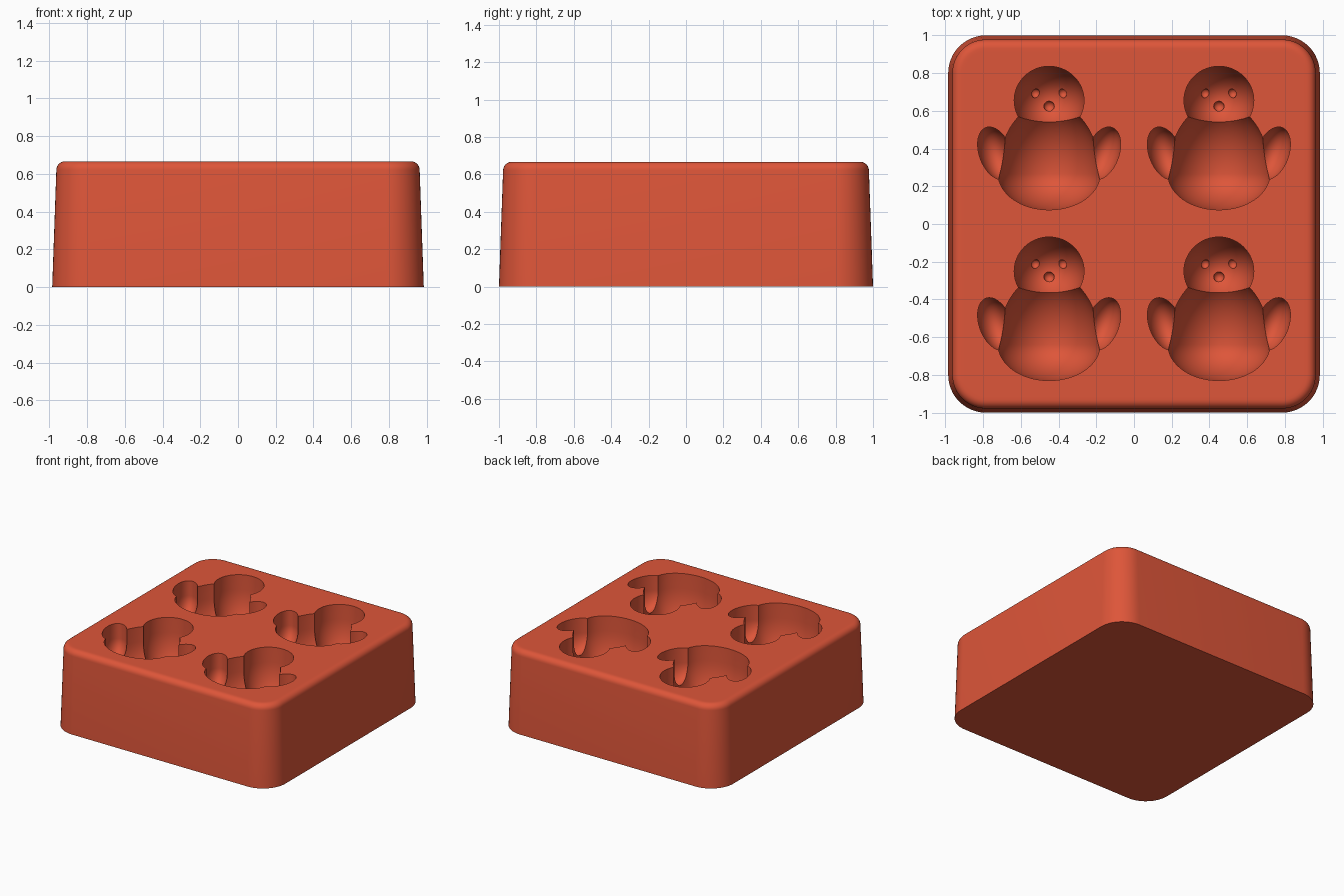
import bpy, bmesh, math
from mathutils import Matrix, Vector

default = bpy.data.objects.get("Cube")
if default:
    bpy.data.objects.remove(default, do_unlink=True)

TOP = 0.667      # height of the block
SINK = 0.12      # straight wall above each rounded hollow
CENTRES = [(x, y) for x in (-0.45, 0.45) for y in (0, -0.905)]

# Single silicone colour
red = bpy.data.materials.new("terracotta_red")
red.use_nodes = True
color = (0.73, 0.092, 0.041, 1)
red.diffuse_color = color
red.node_tree.nodes["Principled BSDF"].inputs["Base Color"].default_value = color


def make_object(name, bm):
    bmesh.ops.recalc_face_normals(bm, faces=bm.faces)
    mesh = bpy.data.meshes.new(name)
    bm.to_mesh(mesh)
    bm.free()
    mesh.materials.append(red)
    ob = bpy.data.objects.new(name, mesh)
    bpy.context.collection.objects.link(ob)
    return ob


def rounded_ring(bm, inset, z, steps=12):
    """Rounded rectangle loop, drawn in from the base outline."""
    hx, hy, r = 0.985 - inset, 1.0 - inset, 0.2 - inset
    ring = []
    for q, (sx, sy) in enumerate([(1, 1), (-1, 1), (-1, -1), (1, -1)]):
        for i in range(steps + 1):
            a = math.pi / 2 * (q + i / steps)
            ring.append(bm.verts.new((sx * (hx - r) + r * math.cos(a),
                                      sy * (hy - r) + r * math.sin(a), z)))
    return ring


def add_hollow(bm, centre, radii, depth, turn=0, upper=1):
    """Half ellipsoid with straight walls rising past the top of the block."""
    part = bmesh.new()
    bmesh.ops.create_uvsphere(part, u_segments=64, v_segments=32, radius=1)
    bmesh.ops.delete(part, geom=[v for v in part.verts if v.co.z > 0.01], context='VERTS')
    for v in part.verts:
        stretch = upper if v.co.y > 0 else 1
        v.co = Vector((v.co.x * radii[0], v.co.y * radii[1] * stretch, v.co.z * depth))
    rim = [e for e in part.edges if e.is_boundary]
    new = bmesh.ops.extrude_edge_only(part, edges=rim)["geom"]
    bmesh.ops.translate(part, vec=(0, 0, SINK + 0.1),
                        verts=[g for g in new if isinstance(g, bmesh.types.BMVert)])
    bmesh.ops.holes_fill(part, edges=[e for e in part.edges if e.is_boundary], sides=0)
    part.transform(Matrix.Translation((*centre, TOP - SINK)) @ Matrix.Rotation(turn, 4, 'Z'))
    temp = bpy.data.meshes.new("temporary")
    part.to_mesh(temp)
    part.free()
    bm.from_mesh(temp)
    bpy.data.meshes.remove(temp)


# Tapered block with a rounded upper edge
bm = bmesh.new()
levels = [(0, 0)]
for i in range(7):
    a = math.pi / 2 * i / 6
    levels.append((0.022 + 0.046 * (1 - math.cos(a)), TOP - 0.046 * (1 - math.sin(a))))
levels.append((0.085, TOP))
rings = [rounded_ring(bm, *level) for level in levels]
for low, high in zip(rings, rings[1:]):
    for i in range(len(low)):
        j = (i + 1) % len(low)
        bm.faces.new((low[i], low[j], high[j], high[i]))
bm.faces.new(rings[0])
bm.faces.new(rings[-1])
block = make_object("mould_block", bm)

# Cutters for the four bird-shaped hollows
body, head, wings, face = [bmesh.new() for _ in range(4)]
HEAD_Y, HEAD_R, HEAD_D = 0.655, 0.185, 0.31
for cx, cy in CENTRES:
    add_hollow(body, (cx, cy + 0.265), (0.27, 0.19), 0.35, upper=2)
    add_hollow(head, (cx, cy + HEAD_Y), (HEAD_R, 0.181), HEAD_D)
    for side in (-1, 1):
        add_hollow(wings, (cx + side * 0.285, cy + 0.375), (0.085, 0.145), 0.14,
                   turn=-side * math.radians(20))
    # Eye and beak dimples in the floor of the head
    for dx, y, r in ((-0.073, 0.693, 0.025), (0.073, 0.693, 0.025), (0, 0.624, 0.028)):
        fall = math.sqrt(1 - (dx / HEAD_R) ** 2 - ((y - HEAD_Y) / HEAD_R) ** 2)
        spot = Matrix.Translation((cx + dx, cy + y, TOP - SINK - HEAD_D * fall))
        bmesh.ops.create_uvsphere(face, u_segments=20, v_segments=12, radius=r, matrix=spot)

# Carve the hollows out of the block
bpy.ops.object.select_all(action='DESELECT')
bpy.context.view_layer.objects.active = block
block.select_set(True)
for name, cutter_mesh in (("body", body), ("head", head), ("wing", wings), ("face", face)):
    cutter = make_object(name + "_cutter", cutter_mesh)
    cutter.hide_render = True
    cut = block.modifiers.new(name + "_hollow", 'BOOLEAN')
    cut.operation = 'DIFFERENCE'
    cut.solver = 'EXACT'
    cut.object = cutter
    bpy.ops.object.modifier_apply(modifier=cut.name)
    bpy.data.objects.remove(cutter, do_unlink=True)

bpy.ops.object.shade_smooth_by_angle(angle=math.radians(30))
